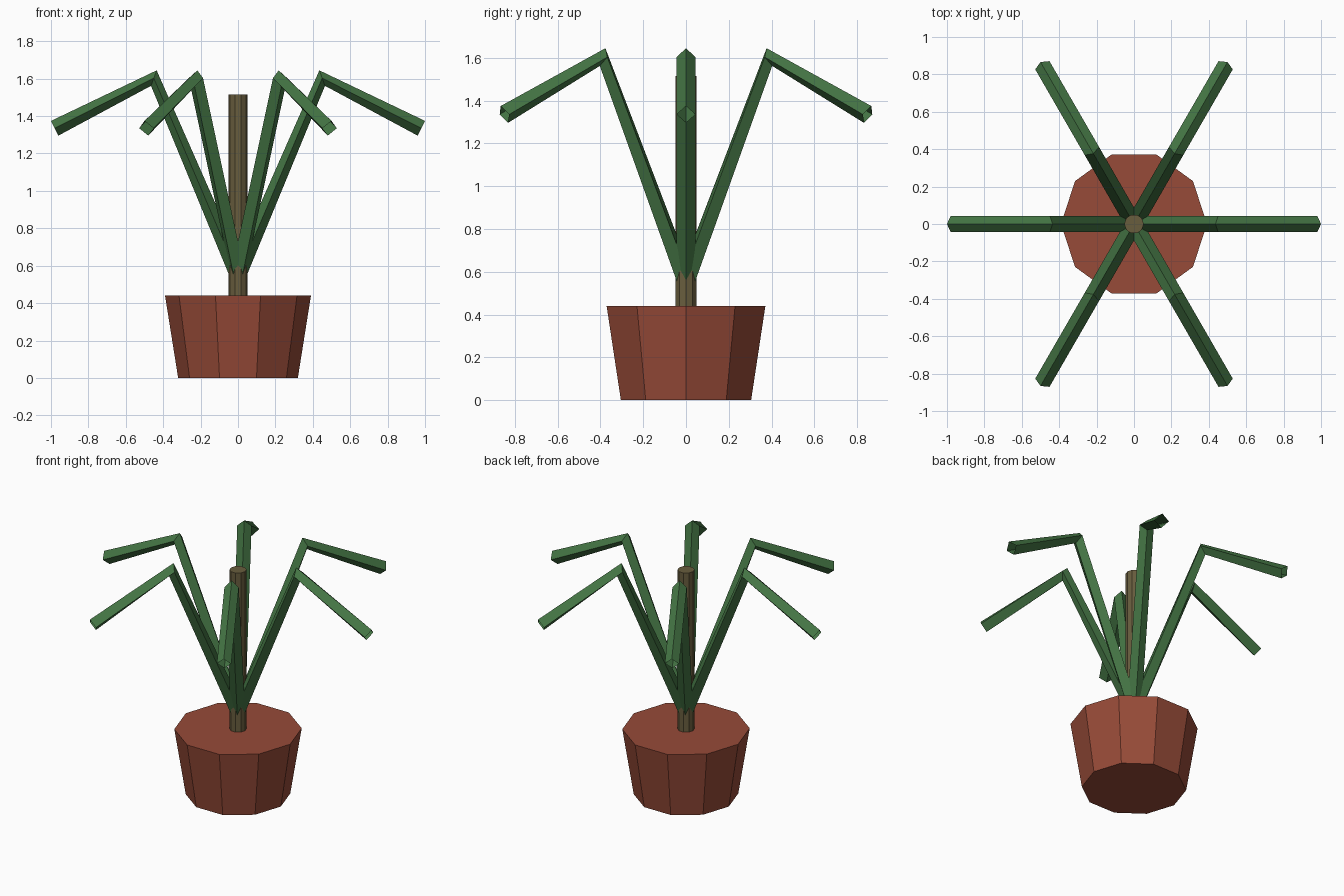
import bpy, bmesh
from math import pi, cos, sin
from mathutils import Vector

if "Cube" in bpy.data.objects:
    bpy.data.objects.remove(bpy.data.objects["Cube"])


def material(name, rgb):
    m = bpy.data.materials.new(name)
    m.diffuse_color = (*rgb, 1)
    m.use_nodes = True
    m.node_tree.nodes["Principled BSDF"].inputs["Base Color"].default_value = m.diffuse_color
    return m


def cone(name, r_bottom, r_top, z0, z1, mat, sides=10):
    return loft(name, [[Vector((r * cos(2 * pi * i / sides), r * sin(2 * pi * i / sides), z))
                        for i in range(sides)] for r, z in ((r_bottom, z0), (r_top, z1))], mat)


def loft(name, rings, mat, capped=True):
    bm = bmesh.new()
    loops = [[bm.verts.new(p) for p in ring] for ring in rings]
    n = len(loops[0])
    for a, b in zip(loops, loops[1:]):
        for i in range(n):
            j = (i + 1) % n
            bm.faces.new((a[i], a[j], b[j], b[i]))
    caps = [bm.faces.new(loops[0][::-1]), bm.faces.new(loops[-1])]
    bmesh.ops.recalc_face_normals(bm, faces=bm.faces)
    if not capped:
        bmesh.ops.delete(bm, geom=caps, context='FACES_ONLY')
    me = bpy.data.meshes.new(name)
    bm.to_mesh(me)
    bm.free()
    me.materials.append(mat)
    ob = bpy.data.objects.new(name, me)
    bpy.context.collection.objects.link(ob)
    return ob


terracotta = material("terracotta", (0.31, 0.07, 0.04))
bark = material("bark", (0.14, 0.11, 0.048))
green = material("leaf_green", (0.058, 0.178, 0.058))

# Pot and stem
cone("pot", 0.32, 0.39, 0, 0.44, terracotta)
cone("stem", 0.052, 0.052, 0.40, 1.515, bark)

# Drooping leaves: open diamond section swept along a bent path
path = [Vector((0, 0, 0.55)), Vector((0.45, 0, 1.603)), Vector((0.98, 0, 1.335))]
d1 = (path[1] - path[0]).normalized()
d2 = (path[2] - path[1]).normalized()
side = Vector((0, 1, 0))
r = 0.044
rings = []
for p, d in zip(path, (d1, (d1 + d2).normalized(), d2)):
    up = d.cross(side)
    rings.append([p + r * v for v in (side, up, -side, -up)])
for k in range(6):
    leaf = loft(f"leaf_{k + 1}", rings, green, capped=False)
    leaf.rotation_euler.z = k * pi / 3
